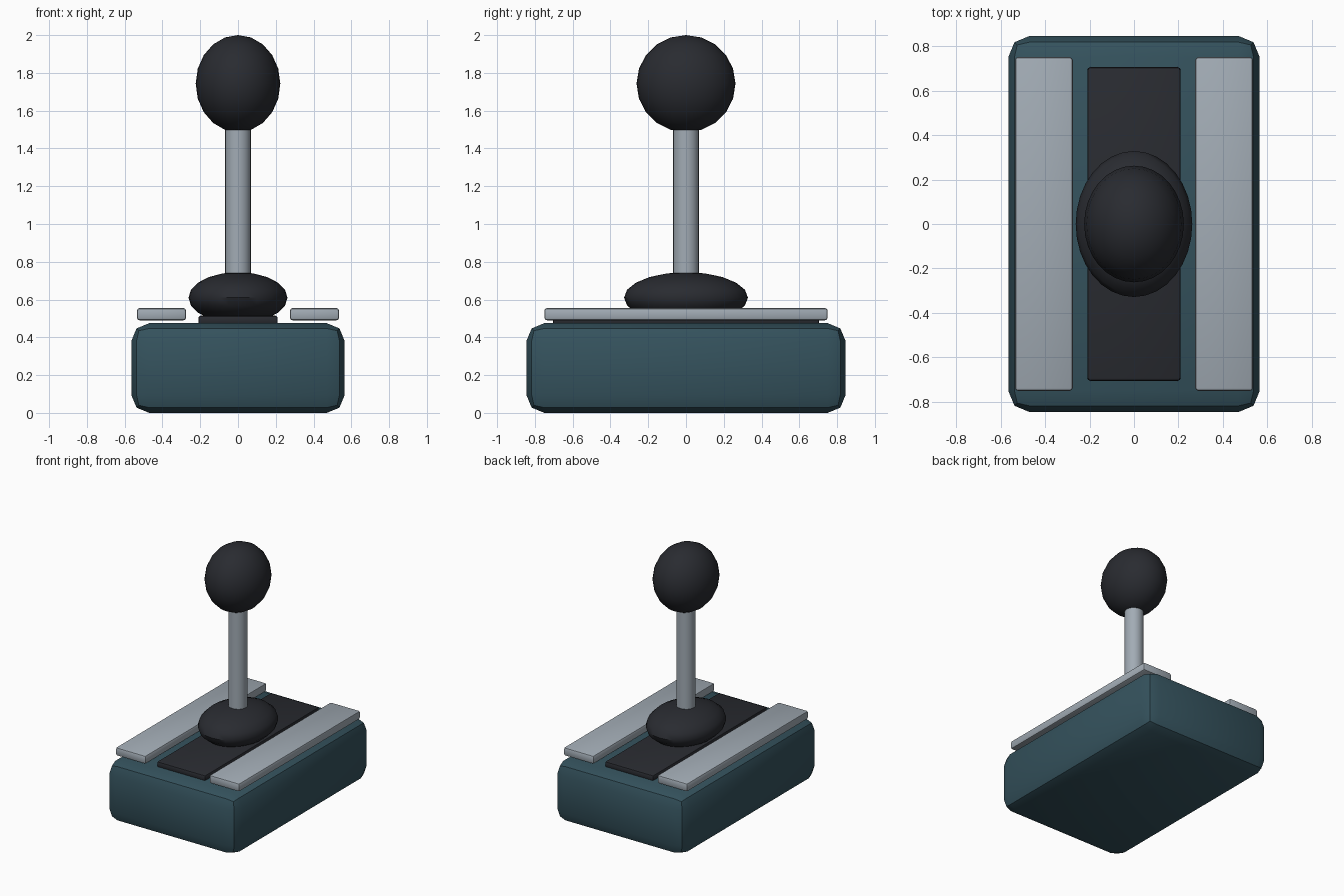
import bpy, math

if "Cube" in bpy.data.objects:
    bpy.data.objects.remove(bpy.data.objects["Cube"])


def material(name, color):
    m = bpy.data.materials.new(name)
    m.diffuse_color = (*color, 1)
    m.use_nodes = True
    m.node_tree.nodes["Principled BSDF"].inputs["Base Color"].default_value = m.diffuse_color
    return m


teal = material("teal_shell", (0.035, 0.085, 0.11))
black = material("black_rubber", (0.022, 0.024, 0.03))
metal = material("brushed_metal", (0.36, 0.41, 0.46))


def finish(ob, name, mat, angle=30):
    ob.name = name
    ob.data.materials.append(mat)
    bpy.ops.object.shade_smooth_by_angle(angle=math.radians(angle))
    return ob


def box(name, center, size, bevel, segments, mat):
    bpy.ops.mesh.primitive_cube_add(size=1, location=center)
    ob = bpy.context.object
    ob.scale = size
    bpy.ops.object.transform_apply(location=False, rotation=False, scale=True)
    mod = ob.modifiers.new("rounded_edges", 'BEVEL')
    mod.width, mod.segments = bevel, segments
    bpy.ops.object.modifier_apply(modifier=mod.name)
    return finish(ob, name, mat)


def ellipsoid(name, z, radii, mat):
    bpy.ops.mesh.primitive_uv_sphere_add(segments=32, ring_count=10, radius=1, location=(0, 0, z))
    ob = bpy.context.object
    ob.scale = radii
    bpy.ops.object.transform_apply(location=False, rotation=False, scale=True)
    return finish(ob, name, mat, 40)


# Base housing
box("base_housing", (0, 0, 0.2375), (1.13, 1.69, 0.475), 0.095, 2, teal)

# Dark slot plate down the middle
box("slot_plate", (0, 0, 0.49), (0.42, 1.41, 0.05), 0.014, 2, black)

# Metal rails either side, slightly raised off the housing
for side, label in ((-1, "left"), (1, "right")):
    box(label + "_rail", (side * 0.405, 0, 0.5225), (0.26, 1.5, 0.065), 0.014, 2, metal)

# Rubber boot, lever shaft and knob
ellipsoid("lever_boot", 0.61, (0.262, 0.328, 0.135), black)
bpy.ops.mesh.primitive_cylinder_add(vertices=24, radius=0.068, depth=1.0, location=(0, 0, 1.1))
finish(bpy.context.object, "lever_shaft", metal)
ellipsoid("lever_knob", 1.743, (0.224, 0.262, 0.257), black)
